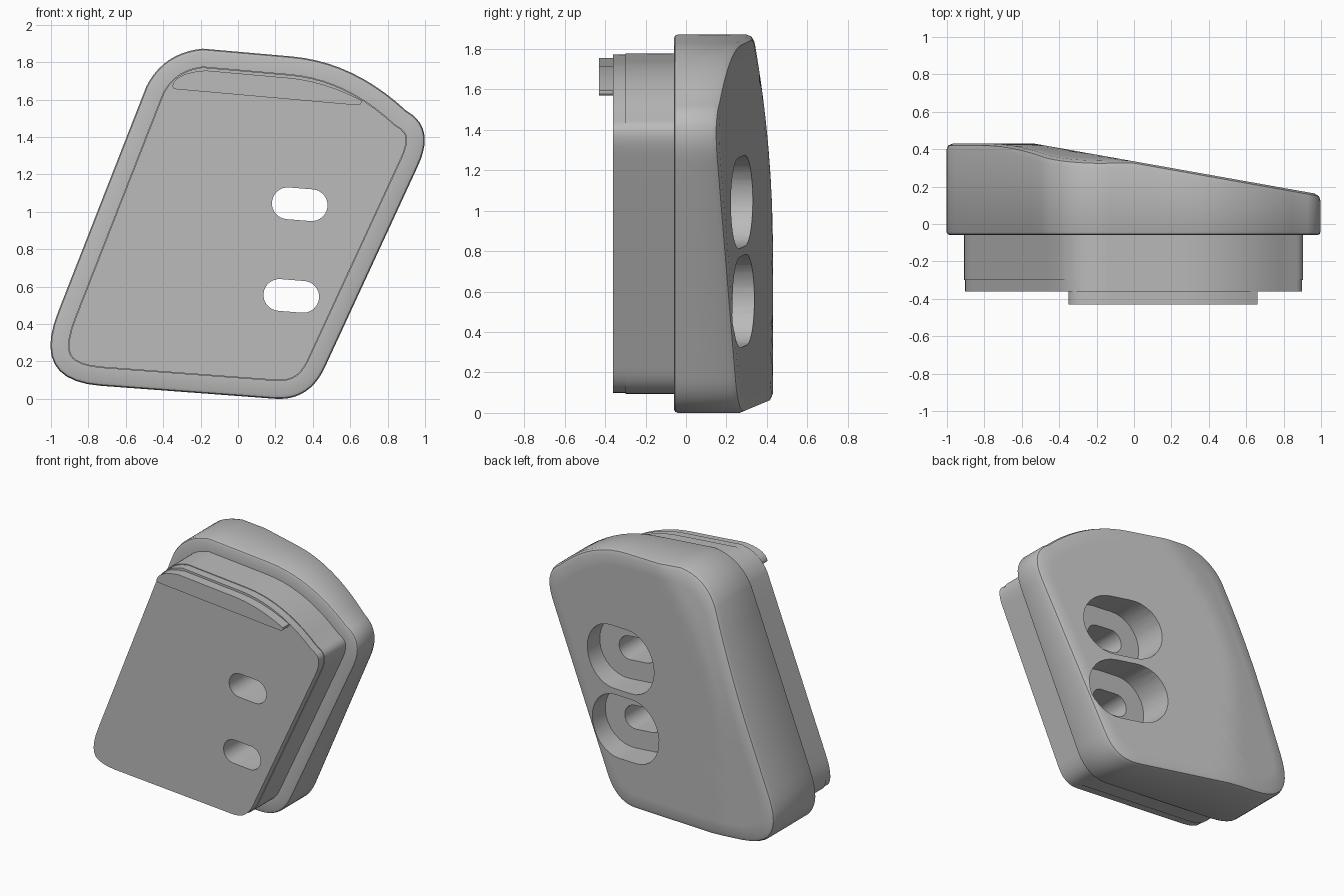
import bpy, bmesh, math
from mathutils import Vector

old = bpy.data.objects.get("Cube")
if old:
    bpy.data.objects.remove(old, do_unlink=True)

grey = bpy.data.materials.new("mid_grey")
grey.use_nodes = True
GREY = (0.5, 0.5, 0.5, 1)
grey.diffuse_color = GREY
grey.node_tree.nodes["Principled BSDF"].inputs["Base Color"].default_value = GREY


def outline(corners, arc=10, straight=8):
    """Closed x-z loop of curved corners (start, control, end) joined by straights."""
    pts = []
    for i, corner in enumerate(corners):
        a, c, b = (Vector(p) for p in corner)
        nxt = Vector(corners[(i + 1) % len(corners)][0])
        for k in range(arc + 1):
            t = k / arc
            pts.append(a * (1 - t) ** 2 + c * 2 * t * (1 - t) + b * t * t)
        if (nxt - b).length < 0.01:
            pts.pop()
        else:
            pts += [b.lerp(nxt, k / straight) for k in range(1, straight)]
    return pts


def inset(pts, d):
    """Move a counter-clockwise loop inwards by d."""
    out = []
    for i, p in enumerate(pts):
        t = (pts[(i + 1) % len(pts)] - pts[i - 1]).normalized()
        out.append(p + Vector((-t.y, t.x)) * d)
    return out


def loft(name, rings):
    """Skin a list of 3D rings and close both ends."""
    bm = bmesh.new()
    loops = [[bm.verts.new(p) for p in ring] for ring in rings]
    n = len(loops[0])
    for r, s in zip(loops, loops[1:]):
        for i in range(n):
            j = (i + 1) % n
            bm.faces.new((r[i], r[j], s[j], s[i]))
    bm.faces.new(loops[0])
    bm.faces.new(loops[-1])
    bmesh.ops.recalc_face_normals(bm, faces=bm.faces[:])
    mesh = bpy.data.meshes.new(name)
    bm.to_mesh(mesh)
    bm.free()
    mesh.materials.append(grey)
    ob = bpy.data.objects.new(name, mesh)
    bpy.context.collection.objects.link(ob)
    return ob


def flat(pts, y):
    return [(p.x, y, p.y) for p in pts]


def back_y(p):
    """Height of the sloping back: a tilted plane meeting a bowed side facet."""
    return min(0.335 - 0.178 * p.x, 0.43 - 0.085 * max(0, p.y - 0.8) ** 2)


def back(pts, drop=0):
    return [(p.x, back_y(p) - drop, p.y) for p in pts]


def stadium(cx, cz, half, r, tilt=-0.08, n=16):
    pts = []
    for side in (1, -1):
        for k in range(n + 1):
            a = math.pi * (k / n - 0.5)
            pts.append(Vector((side * (half + r * math.cos(a)), side * r * math.sin(a))))
    c, s = math.cos(tilt), math.sin(tilt)
    return [Vector((cx + p.x * c - p.y * s, cz + p.x * s + p.y * c)) for p in pts]


def select_only(ob):
    bpy.ops.object.select_all(action="DESELECT")
    ob.select_set(True)
    bpy.context.view_layer.objects.active = ob


# Body: stepped front block, rim and sloping back in one skin
rim = outline([
    ((0.20, 0.0), (0.387, -0.012), (0.47, 0.18)),
    ((0.96, 1.24), (1.06, 1.45), (0.90, 1.54)),
    ((0.90, 1.54), (0.62, 1.80), (0.29, 1.83)),
    ((-0.19, 1.872), (-0.40, 1.85), (-0.49, 1.67)),
    ((-0.96, 0.47), (-1.11, 0.10), (-0.74, 0.07)),
])
steps = [(0.1, -0.36), (0.1, -0.30), (0.095, -0.30), (0.095, -0.06),
         (0.02, -0.06), (0.006, -0.054), (0, -0.04)]
rings = [flat(inset(rim, d), y) for d, y in steps]
rings += [back(inset(rim, d), drop) for d, drop in ((0, 0.035), (0.01, 0.01), (0.035, 0))]
middle = Vector((0, 0.94))
top_loop = inset(rim, 0.035)
for k in range(1, 12):
    rings.append(back([p.lerp(middle, k / 12) for p in top_loop]))
body = loft("body", rings)

# Two slotted holes, each with a wide pocket from the back
for i, (x, z) in enumerate(((0.33, 1.04), (0.285, 0.55))):
    slot = stadium(x, z, 0.064, 0.085)
    pocket = stadium(x, z + 0.004, 0.08, 0.225)
    for kind, pts, y0, y1 in (("slot", slot, -0.5, 0.2), ("pocket", pocket, 0.08, 0.6)):
        cutter = loft(f"{kind}_cutter_{i}", [flat(pts, y0), flat(pts, y1)])
        cutter.hide_render = True
        select_only(body)
        mod = body.modifiers.new(kind, "BOOLEAN")
        mod.operation = "DIFFERENCE"
        mod.solver = "EXACT"
        mod.object = cutter
        bpy.ops.object.modifier_apply(modifier=mod.name)
        bpy.data.objects.remove(cutter, do_unlink=True)

# Raised lip along the top of the front face
lip_shape = outline([
    ((0.63, 1.57), (0.665, 1.568), (0.66, 1.595)),
    ((0.66, 1.595), (0.47, 1.695), (0.28, 1.715)),
    ((-0.17, 1.755), (-0.33, 1.745), (-0.35, 1.675)),
    ((-0.35, 1.675), (-0.35, 1.657), (-0.33, 1.655)),
])
lip = loft("front_lip", [flat(lip_shape, -0.43), flat(lip_shape, -0.355)])

for ob in (body, lip):
    select_only(ob)
    bpy.ops.object.shade_smooth_by_angle(angle=math.radians(30))
